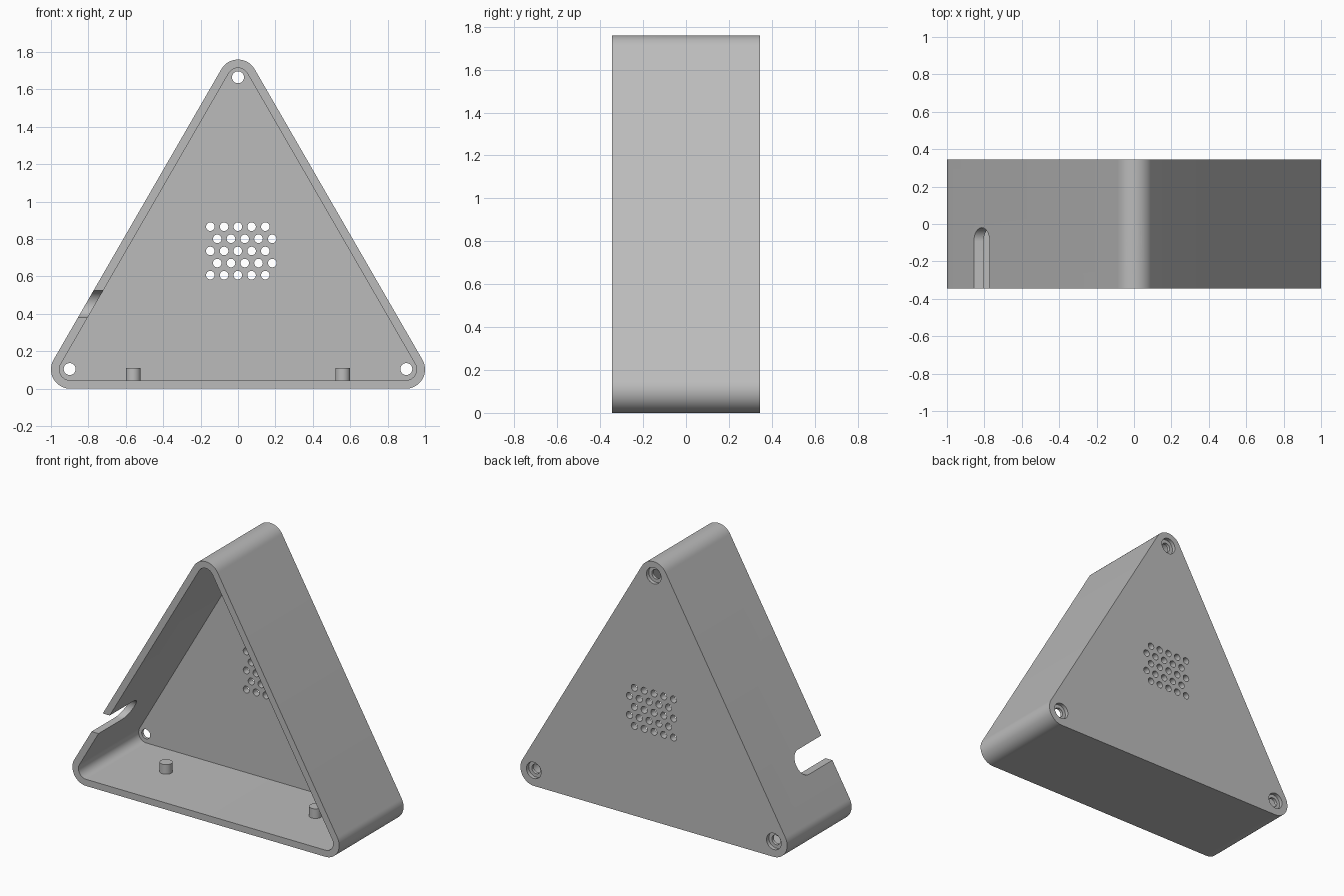
import bpy, bmesh, math
from mathutils import Matrix

if "Cube" in bpy.data.objects:
    bpy.data.objects.remove(bpy.data.objects["Cube"])

RADIUS, WALL, HALF_DEPTH = 0.103, 0.045, 0.345
SPAN = 1 - RADIUS
CORNERS = [(SPAN, RADIUS, -90), (0, RADIUS + SPAN * math.sqrt(3), 30), (-SPAN, RADIUS, 150)]

grey = bpy.data.materials.new("plain grey")
grey.use_nodes = True
colour = (0.5, 0.5, 0.5, 1)
grey.diffuse_color = colour
grey.node_tree.nodes["Principled BSDF"].inputs["Base Color"].default_value = colour


def arc(x, z, r, start=0, sweep=360, steps=32):
    count = steps if sweep == 360 else steps + 1
    angles = [math.radians(start + sweep * i / steps) for i in range(count)]
    return [(x + r * math.cos(a), z + r * math.sin(a)) for a in angles]


def rounded_triangle(r):
    return [p for x, z, a in CORNERS for p in arc(x, z, r, a, 120, 20)]


def prisms(name, profiles, y0, y1, turn=Matrix()):
    """Extrude closed x-z profiles along y, then turn the result."""
    bm = bmesh.new()
    for points in profiles:
        face = bm.faces.new([bm.verts.new((x, y0, z)) for x, z in points])
        new = bmesh.ops.extrude_face_region(bm, geom=[face])["geom"]
        for v in new:
            if isinstance(v, bmesh.types.BMVert):
                v.co.y = y1
    bm.transform(turn)
    bmesh.ops.recalc_face_normals(bm, faces=bm.faces)
    mesh = bpy.data.meshes.new(name)
    bm.to_mesh(mesh)
    bm.free()
    mesh.materials.append(grey)
    obj = bpy.data.objects.new(name, mesh)
    bpy.context.collection.objects.link(obj)
    return obj


# Solid rounded triangle
case = prisms("case_shell", [rounded_triangle(RADIUS)], -HALF_DEPTH, HALF_DEPTH)
floor = HALF_DEPTH - WALL

# Open cavity, screw holes with counterbores, and staggered speaker holes
cavity = prisms("cavity_cutter", [rounded_triangle(RADIUS - WALL)], -0.5, floor)
screws = [(-0.9, 0.105), (0.9, 0.105), (0, 1.665)]
grille = [(-0.148 + 0.0735 * i + 0.037 * (row % 2), 0.866 - 0.0648 * row)
          for row in range(5) for i in range(5)]
holes = prisms("hole_cutter", [arc(x, z, 0.032) for x, z in screws]
               + [arc(x, z, 0.023, steps=24) for x, z in grille], 0.2, 0.5)
bores = prisms("counterbore_cutter", [arc(x, z, 0.055) for x, z in screws],
               HALF_DEPTH - 0.025, 0.5)

# Cable slot in the sloping right wall, open at the front
low, high = 0.38, 0.525
r = (high - low) / 2
slot_profile = [(-0.5, high), (-0.5, low)] + arc(-0.02 - r, low + r, r, -90, 180, 20)
slot = prisms("slot_cutter", [slot_profile], 0.6, 1.1, Matrix.Rotation(math.pi / 2, 4, "Z"))

# Round port through the top corner
port = prisms("port_cutter", [arc(0, 0.125, 0.05)], 1.55, 1.9,
              Matrix.Rotation(math.pi / 2, 4, "X"))

cutters = [cavity, holes, bores, slot, port]
for cutter in cutters:
    cutter.hide_render = True
    mod = case.modifiers.new(cutter.name, "BOOLEAN")
    mod.operation = "DIFFERENCE"
    mod.solver = "EXACT"
    mod.object = cutter

# Keep the cut result and drop the cutters
evaluated = case.evaluated_get(bpy.context.evaluated_depsgraph_get())
cut_mesh = bpy.data.meshes.new_from_object(evaluated)
case.modifiers.clear()
case.data = cut_mesh
for cutter in cutters:
    bpy.data.objects.remove(cutter)

# Locating pegs standing on the base
parts = [case]
for side, x in (("left", 0.56), ("right", -0.56)):
    parts.append(prisms(side + "_peg", [arc(x, -0.03, 0.04)], WALL - 0.01, 0.11,
                        Matrix.Rotation(math.pi / 2, 4, "X")))

bpy.ops.object.select_all(action="DESELECT")
for part in parts:
    part.select_set(True)
bpy.context.view_layer.objects.active = case
bpy.ops.object.shade_smooth_by_angle()
